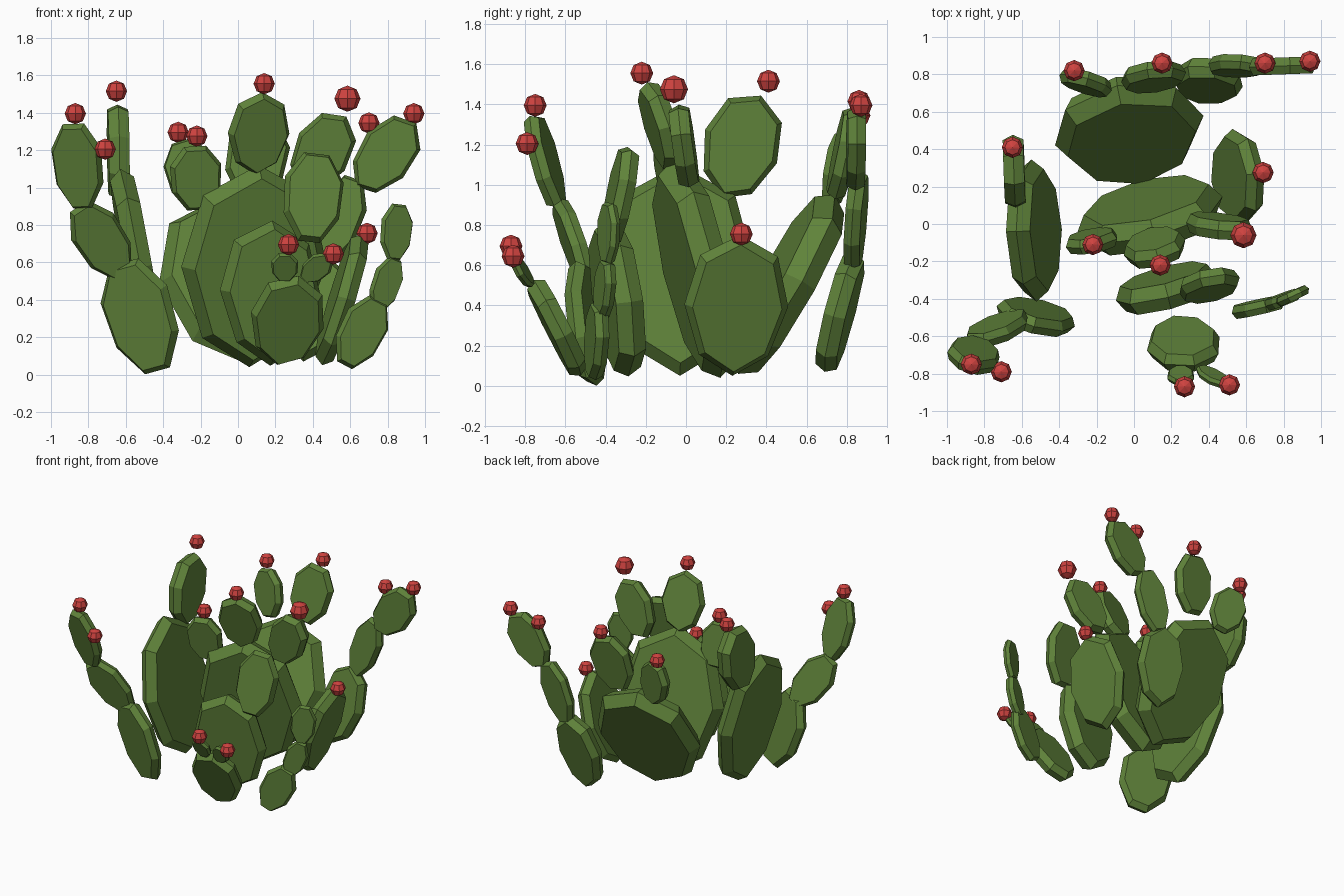
import bpy, bmesh, math
from mathutils import Vector, Matrix

if "Cube" in bpy.data.objects:
    bpy.data.objects.remove(bpy.data.objects["Cube"])


def material(name, rgb):
    m = bpy.data.materials.new(name)
    m.diffuse_color = (*rgb, 1)
    m.use_nodes = True
    m.node_tree.nodes["Principled BSDF"].inputs["Base Color"].default_value = m.diffuse_color
    return m


GREEN = material("cactus_green", (0.115, 0.225, 0.042))
RED = material("fruit_red", (0.62, 0.055, 0.05))


def finish(bm, name, mat):
    bmesh.ops.recalc_face_normals(bm, faces=bm.faces)
    me = bpy.data.meshes.new(name)
    bm.to_mesh(me)
    bm.free()
    me.materials.append(mat)
    bpy.context.collection.objects.link(bpy.data.objects.new(name, me))


def pad(name, base, tip, width, thick, yaw, roll=0):
    """Flat eight-sided pad with a bevelled rim, growing from base to tip.
    yaw is the horizontal angle of the width direction, roll turns the
    octagon's corners (22.5 puts a corner at the tip)."""
    base, tip = Vector(base), Vector(tip)
    up = (tip - base).normalized()
    side = Vector((math.cos(math.radians(yaw)), math.sin(math.radians(yaw)), 0))
    side = (side - up * side.dot(up)).normalized()
    nrm = side.cross(up)
    mid = (base + tip) / 2
    angles = [math.radians(22.5 + roll + 45 * i) for i in range(8)]
    k = max(math.cos(a) for a in angles)
    rw, rl = width / 2 / k, (tip - base).length / 2 / k
    inset = min(rw, rl) * 0.14
    bm = bmesh.new()
    rings = []
    for cut, h in ((inset, -thick / 2), (0, 0), (inset, thick / 2)):
        ring = []
        for a in angles:
            u, v = math.cos(a), math.sin(a)
            taper = 1 + 0.08 * v          # slightly wider towards the tip
            ring.append(bm.verts.new(mid + side * u * taper * (rw - cut)
                                     + up * v * (rl - cut) + nrm * h))
        rings.append(ring)
    for lo, hi in zip(rings, rings[1:]):
        for i in range(8):
            j = (i + 1) % 8
            bm.faces.new((lo[i], lo[j], hi[j], hi[i]))
    bm.faces.new(rings[0])
    bm.faces.new(rings[-1])
    finish(bm, name, GREEN)


def fruit(name, x, y, z, r=0.057):
    bm = bmesh.new()
    bmesh.ops.create_uvsphere(bm, u_segments=8, v_segments=4, radius=r,
                              matrix=Matrix.Translation((x, y, z - 0.005)))
    finish(bm, name, RED)


# Back cluster
pad("back_trunk_pad", (0.04, 0.26, 0.06), (-0.09, 0.74, 0.95), 0.81, 0.17, 10, 22.5)
pad("back_left_pad", (-0.21, 0.72, 0.91), (-0.30, 0.79, 1.25), 0.26, 0.08, -15)
pad("back_middle_pad", (0.06, 0.74, 0.94), (0.14, 0.83, 1.37), 0.32, 0.09, 5)

# Centre cluster
pad("centre_trunk_pad", (0.06, 0.17, 0.04), (0.11, -0.07, 1.12), 0.80, 0.17, 14, 22.5)
pad("centre_left_pad", (-0.22, -0.06, 0.88), (-0.23, -0.12, 1.22), 0.27, 0.08, 10)
pad("centre_top_pad", (0.09, -0.06, 1.07), (0.13, -0.19, 1.51), 0.34, 0.10, 14, 22.5)
pad("centre_right_pad", (0.34, 0.02, 0.99), (0.56, -0.04, 1.39), 0.31, 0.10, -3, 15)

# Left cluster
pad("left_trunk_pad", (-0.44, -0.03, 0.05), (-0.63, -0.04, 1.10), 0.76, 0.13, 92, 22.5)
pad("left_top_pad", (-0.635, 0.20, 0.93), (-0.645, 0.35, 1.45), 0.39, 0.11, 92, 16)

# Front cluster
pad("front_trunk_pad", (0.20, -0.28, 0.05), (0.15, -0.40, 0.82), 0.55, 0.14, 14, 16)
pad("front_upper_pad", (0.38, -0.38, 0.71), (0.42, -0.28, 1.18), 0.31, 0.09, 10)
pad("front_low_pad", (0.23, -0.52, 0.05), (0.30, -0.76, 0.53), 0.40, 0.10, 4, 16)
pad("front_bud_left", (0.25, -0.77, 0.50), (0.25, -0.85, 0.65), 0.14, 0.04, 0)
pad("front_bud_right", (0.35, -0.77, 0.51), (0.49, -0.86, 0.63), 0.13, 0.04, -15)

# Right pad
pad("right_pad", (0.45, 0.23, 0.05), (0.66, 0.27, 0.75), 0.52, 0.10, 96, 22.5)

# Front right chain
pad("front_right_low_pad", (0.57, -0.46, 0.05), (0.75, -0.43, 0.40), 0.24, 0.07, 14)
pad("front_right_middle_pad", (0.74, -0.42, 0.34), (0.84, -0.39, 0.62), 0.16, 0.06, 22)
pad("front_right_top_pad", (0.83, -0.39, 0.61), (0.86, -0.38, 0.91), 0.18, 0.05, 25)

# Front left chain
pad("front_left_low_pad", (-0.43, -0.47, 0.02), (-0.61, -0.52, 0.60), 0.38, 0.09, -18)
pad("front_left_middle_pad", (-0.61, -0.49, 0.53), (-0.85, -0.63, 0.90), 0.26, 0.08, 10)
pad("front_left_top_pad", (-0.83, -0.64, 0.89), (-0.88, -0.76, 1.34), 0.27, 0.08, -16)

# Back right chain
pad("back_right_low_pad", (0.35, 0.69, 0.07), (0.44, 0.84, 0.66), 0.38, 0.11, -8, 22.5)
pad("back_right_middle_pad", (0.46, 0.83, 0.60), (0.62, 0.86, 1.05), 0.24, 0.08, -8)
pad("back_right_top_pad", (0.65, 0.84, 0.99), (0.93, 0.85, 1.36), 0.30, 0.09, 2, 12)

# Fruits on the pad tips
fruit("fruit_front_left_top", -0.87, -0.75, 1.40)
fruit("fruit_front_left_side", -0.71, -0.79, 1.21)
fruit("fruit_left", -0.65, 0.41, 1.52)
fruit("fruit_back_left", -0.32, 0.82, 1.30)
fruit("fruit_back_middle", 0.15, 0.86, 1.42)
fruit("fruit_centre_left", -0.22, -0.11, 1.28)
fruit("fruit_centre_top", 0.14, -0.22, 1.56)
fruit("fruit_centre_right", 0.585, -0.06, 1.48, 0.07)
fruit("fruit_back_right_inner", 0.70, 0.86, 1.35)
fruit("fruit_back_right_outer", 0.94, 0.87, 1.40)
fruit("fruit_right", 0.69, 0.275, 0.76)
fruit("fruit_front_bud_left", 0.27, -0.87, 0.70)
fruit("fruit_front_bud_right", 0.51, -0.86, 0.65)
